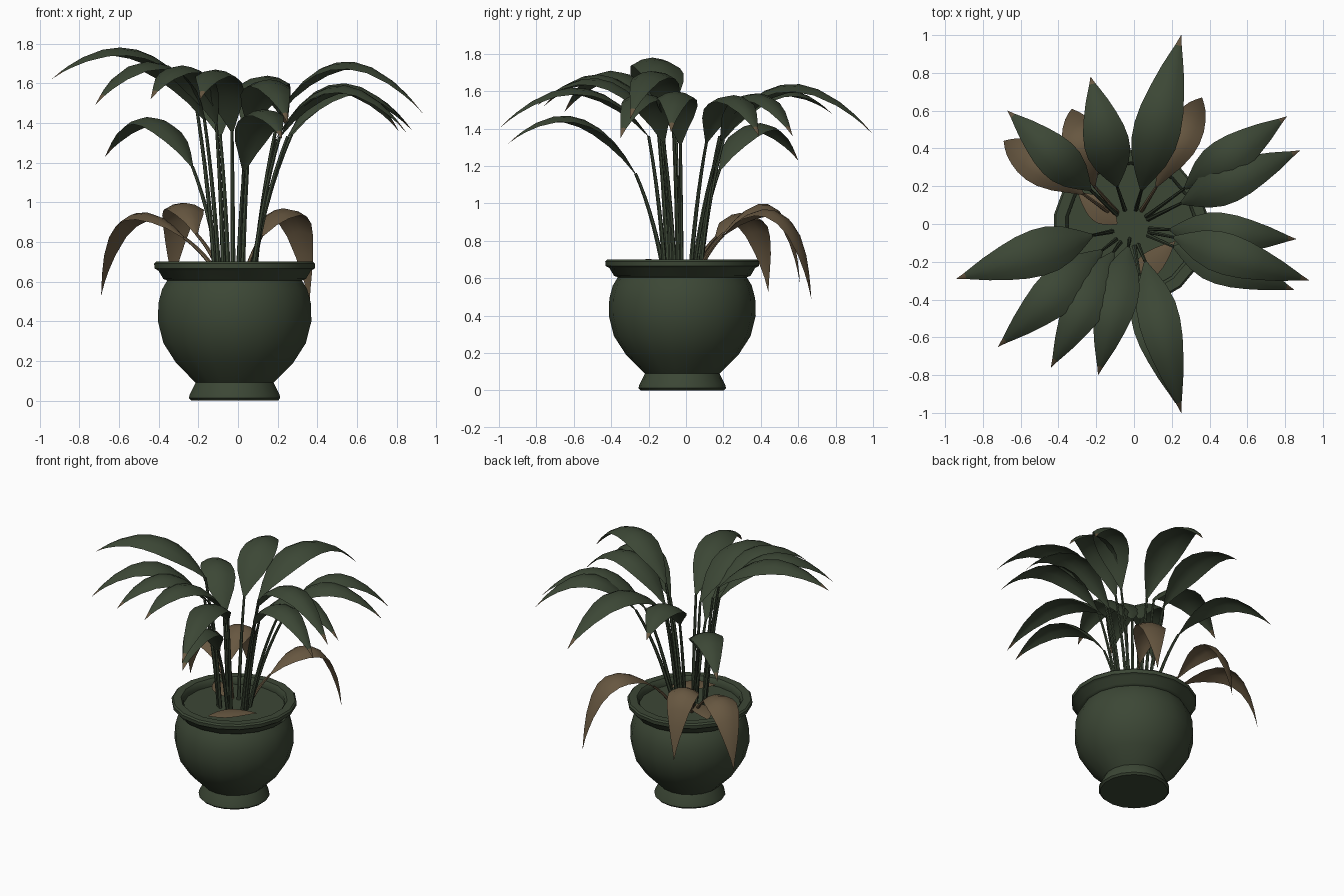
import bpy, math
from mathutils import Vector

if "Cube" in bpy.data.objects:
    bpy.data.objects.remove(bpy.data.objects["Cube"])

def material(name, rgb):
    m = bpy.data.materials.new(name)
    m.diffuse_color = (*rgb, 1)
    m.use_nodes = True
    m.node_tree.nodes["Principled BSDF"].inputs["Base Color"].default_value = m.diffuse_color
    return m

GREEN = material("dark_green", (0.045, 0.063, 0.036))
BROWN = material("withered_brown", (0.135, 0.095, 0.052))
CENTRE = Vector((-0.017, -0.02, 0))

def make(name, verts, faces, mats, idx=None, angle=40):
    me = bpy.data.meshes.new(name)
    me.from_pydata([tuple(v) for v in verts], [], faces)
    for m in mats:
        me.materials.append(m)
    if idx:
        for p, i in zip(me.polygons, idx):
            p.material_index = i
    ob = bpy.data.objects.new(name, me)
    bpy.context.collection.objects.link(ob)
    bpy.ops.object.select_all(action='DESELECT')
    ob.select_set(True)
    bpy.context.view_layer.objects.active = ob
    bpy.ops.object.shade_smooth_by_angle(angle=math.radians(angle))
    return ob

def lathe(name, profile, mat, n=18):
    verts, faces = [], []
    for r, z in profile:
        for k in range(n):
            a = 2 * math.pi * (k + 0.5) / n
            verts.append(CENTRE + Vector((r * math.cos(a), r * math.sin(a), z)))
    for i in range(len(profile) - 1):
        for k in range(n):
            q = (k + 1) % n
            faces.append((i * n + k, i * n + q, (i + 1) * n + q, (i + 1) * n + k))
    faces.append(tuple(reversed(range(n))))
    faces.append(tuple(range((len(profile) - 1) * n, len(profile) * n)))
    return make(name, verts, faces, [mat])

# pot: foot, round belly, neck, rim and the soil surface inside
lathe("pot", [(0.222, 0), (0.234, 0.012), (0.23, 0.03), (0.2, 0.09), (0.21, 0.1),
              (0.3, 0.19), (0.365, 0.29), (0.393, 0.4), (0.39, 0.49), (0.372, 0.56),
              (0.345, 0.605), (0.365, 0.613), (0.39, 0.655), (0.41, 0.665), (0.412, 0.69),
              (0.402, 0.70), (0.35, 0.70), (0.335, 0.68), (0.335, 0.65)], GREEN)

# blade outline: position along the leaf, share of full width
OUTLINE = [(0, .07), (.1, .42), (.2, .74), (.32, .96), (.43, 1), (.55, .92),
           (.67, .74), (.8, .49), (.89, .27), (.94, .14), (1, .004)]

def blade(name, base, tip, peak, width, mats, droop=-0.12, fold=0.18):
    base, tip = Vector(base), Vector(tip)
    rise, drop = peak - base.z, tip.z - base.z
    a = rise + math.sqrt(max(rise * rise - rise * drop, 0))
    along = (tip - base).to_2d().normalized()
    side = Vector((-along.y, along.x, 0))
    verts, faces, idx = [], [], []
    for t, w in OUTLINE:
        h = t * (1 + droop) - droop * t * t
        c = base.lerp(tip, h)
        c.z = base.z + 2 * a * t + (drop - 2 * a) * t * t
        for s in (-1, -0.5, 0, 0.5, 1):
            v = c + side * (s * w * width / 2)
            v.z -= fold * width * w * s * s
            verts.append(v)
    for i in range(len(OUTLINE) - 1):
        for k in range(4):
            j = i * 5 + k
            faces.append((j, j + 5, j + 6, j + 1))
            idx.append(1 if OUTLINE[i][0] >= 0.93 else 0)   # withered tip
    make(name, verts, faces, mats, idx, 60)

def stem(name, root, end, mat, bend, r0=0.013, r1=0.008, n=6, steps=7):
    root, end = Vector(root), Vector(end)
    ctrl = root.lerp(end, bend)
    ctrl.z = root.z + (end.z - root.z) * 0.6
    pts = [root * (1 - t) ** 2 + ctrl * (2 * t * (1 - t)) + end * t * t
           for t in [i / steps for i in range(steps + 1)]]
    verts, faces = [], []
    for i, p in enumerate(pts):
        d = (pts[min(i + 1, steps)] - pts[max(i - 1, 0)]).normalized()
        u = d.cross(Vector((0.31, 0.95, 0))).normalized()
        v = d.cross(u)
        r = r0 + (r1 - r0) * i / steps
        for k in range(n):
            a = 2 * math.pi * k / n
            verts.append(p + u * (r * math.cos(a)) + v * (r * math.sin(a)))
    for i in range(steps):
        for k in range(n):
            q = (k + 1) % n
            faces.append((i * n + k, i * n + q, (i + 1) * n + q, (i + 1) * n + k))
    make(name, verts, faces, [mat])

def root_for(base):
    d = Vector((base[0], base[1], 0)) - CENTRE
    return CENTRE + d.normalized() * min(0.1, d.length * 0.6) + Vector((0, 0, 0.63))

# living leaves: blade base, tip, highest point, width
LEAVES = [
    ((0.04, 0.18, 1.36), (0.25, 1.00, 1.37), 1.64, 0.25),
    ((-0.09, 0.20, 1.34), (-0.23, 0.78, 1.48), 1.61, 0.24),
    ((-0.23, 0.18, 1.18), (-0.67, 0.60, 1.23), 1.43, 0.22),
    ((0.27, 0.19, 1.34), (0.81, 0.57, 1.36), 1.59, 0.22),
    ((0.25, 0.11, 1.33), (0.88, 0.39, 1.36), 1.58, 0.22),
    ((0.19, -0.03, 1.32), (0.86, -0.08, 1.38), 1.60, 0.22),
    ((0.21, -0.07, 1.45), (0.93, -0.30, 1.45), 1.71, 0.22),
    ((0.21, -0.12, 1.33), (0.85, -0.35, 1.35), 1.59, 0.22),
    ((0.06, -0.20, 1.36), (0.25, -1.00, 1.40), 1.62, 0.22),
    ((0.03, -0.27, 1.16), (0.22, -0.95, 1.32), 1.47, 0.22),
    ((-0.03, -0.12, 1.36), (-0.19, -0.80, 1.52), 1.67, 0.23),
    ((-0.11, -0.15, 1.40), (-0.44, -0.76, 1.52), 1.69, 0.23),
    ((-0.17, -0.14, 1.42), (-0.72, -0.65, 1.49), 1.71, 0.24),
    ((-0.22, -0.06, 1.54), (-0.94, -0.29, 1.62), 1.78, 0.25),
]
for i, (b, t, p, w) in enumerate(LEAVES, 1):
    blade(f"leaf_{i}", b, t, p, w, [GREEN, BROWN])
    stem(f"leaf_stem_{i}", root_for(b), b, GREEN, 0.38)

# withered leaves hanging over the back of the rim
WITHERED = [
    ((-0.27, 0.16, 0.82), (-0.69, 0.44, 0.53), 0.95, 0.21),
    ((-0.21, 0.20, 0.84), (-0.33, 0.61, 0.57), 1.00, 0.20),
    ((0.12, 0.20, 0.83), (0.36, 0.67, 0.49), 0.97, 0.20),
]
for i, (b, t, p, w) in enumerate(WITHERED, 1):
    blade(f"withered_leaf_{i}", b, t, p, w, [BROWN, BROWN], 0.6, 0.18)
    stem(f"withered_stem_{i}", root_for(b), b, BROWN, 0.4)

# fallen leaves lying on the soil
FALLEN = [((-0.02, -0.31, 0.685), (0.22, -0.09, 0.685)), ((-0.09, 0.0, 0.685), (-0.30, 0.17, 0.685))]
for i, (b, t) in enumerate(FALLEN, 1):
    blade(f"fallen_leaf_{i}", b, t, 0.702, 0.13, [BROWN, BROWN], 0, 0.05)
